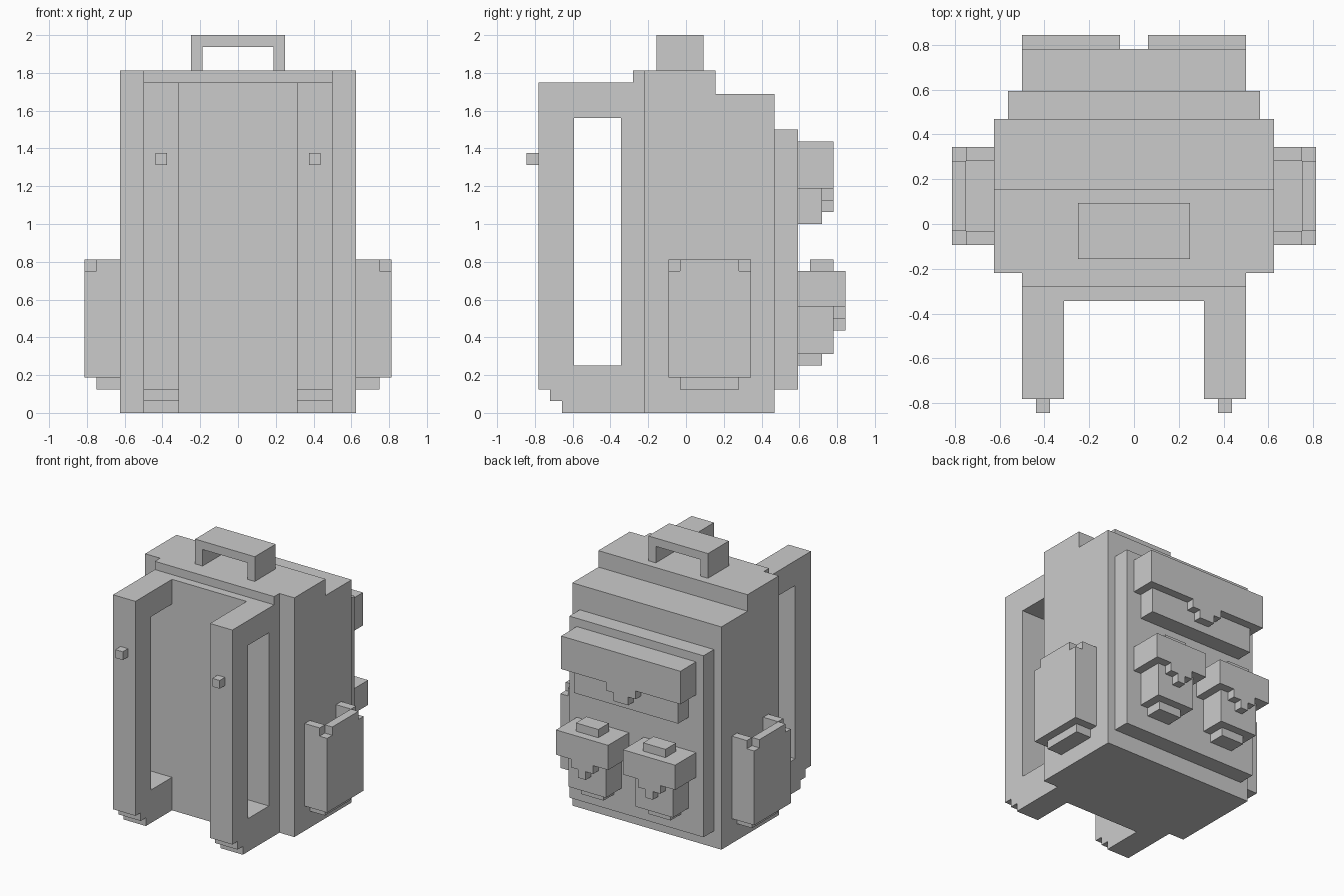
import bpy
import bmesh

U = 1 / 16          # one block of the modelling grid
FRONT = -13.5       # grid row 0 in y, counted from the front

cube = bpy.data.objects.get("Cube")
if cube:
    bpy.data.objects.remove(cube)


def prism(name, outline, start, end, axis):
    """Extrude a (y, z) outline along x, or an (x, z) outline along y."""
    def place(a, z, d):
        x, y = (d, a) if axis == "x" else (a, d)
        return (x * U, (y + FRONT) * U, z * U)

    bm = bmesh.new()
    near = [bm.verts.new(place(a, z, start)) for a, z in outline]
    far = [bm.verts.new(place(a, z, end)) for a, z in outline]
    bm.faces.new(near)
    bm.faces.new(far[::-1])
    n = len(outline)
    for i in range(n):
        j = (i + 1) % n
        bm.faces.new((near[i], far[i], far[j], near[j]))
    bmesh.ops.recalc_face_normals(bm, faces=bm.faces)
    mesh = bpy.data.meshes.new(name)
    bm.to_mesh(mesh)
    bm.free()
    obj = bpy.data.objects.new(name, mesh)
    bpy.context.collection.objects.link(obj)
    return obj


def box(name, x, y, z):
    outline = [(y[0], z[0]), (y[1], z[0]), (y[1], z[1]), (y[0], z[1])]
    return prism(name, outline, x[0], x[1], "x")


def flap_tip(name, centre, wide, narrow, top, y):
    """Stepped point hanging below a flap."""
    half = [(wide, top), (wide, top - 1), (narrow, top - 1), (narrow, top - 2)]
    outline = [(centre + a, z) for a, z in half]
    outline += [(centre - a, z) for a, z in reversed(half)]
    prism(name, outline, y, y + 1, "y")


# Main bag with stepped top
prism("bag_body", [(10, 0), (21, 0), (21, 27), (16, 27), (16, 29), (10, 29)],
      -10, 10, "x")

# Padded panel between the straps
prism("padded_panel", [(10, 0), (8, 0), (8, 28), (9, 28), (9, 29), (10, 29)],
      -8, 8, "x")

# Raised pocket panel
box("pocket_panel", (-9, 9), (21, 23), (2, 24))

# Carry handle
prism("carry_handle", [(-4, 29), (-4, 32), (4, 32), (4, 29),
                       (3, 29), (3, 31), (-3, 31), (-3, 29)], 11, 15, "y")

# Wide upper pocket with its flap
box("upper_pocket", (-7, 7), (23, 25), (16, 19))
box("upper_flap", (-8, 8), (23, 26), (19, 23))
flap_tip("upper_flap_tip", 0, 2, 1, 19, 25)

strap = [(8, 28), (1, 28), (1, 2), (2, 2), (2, 1), (3, 1), (3, 0), (8, 0),
         (8, 4), (4, 4), (4, 25), (8, 25)]
pocket_wall = [(12, 3), (19, 3), (19, 12), (18, 12), (18, 13), (13, 13),
               (13, 12), (12, 12)]

for side, s in (("left", 1), ("right", -1)):
    def span(a, b):
        return tuple(sorted((s * a, s * b)))

    # Shoulder strap and its stud
    prism(side + "_strap", strap, *span(5, 8), "x")
    box(side + "_strap_stud", span(6, 7), (0, 1), (21, 22))

    # Open side pocket
    prism(side + "_side_pocket_wall", pocket_wall, *span(12, 13), "x")
    for end, y in (("front", 12), ("back", 18)):
        box(f"{side}_side_pocket_{end}", span(10, 12), (y, y + 1), (3, 13))
    box(side + "_side_pocket_floor", span(10, 12), (13, 18), (2, 3))

    # Small lower pocket with flap and top tab
    box(side + "_lower_pocket", span(2, 7), (23, 26), (5, 9))
    box(side + "_lower_pocket_base", span(3, 6), (23, 25), (4, 5))
    box(side + "_lower_flap", span(1, 8), (23, 27), (9, 12))
    box(side + "_lower_flap_tab", span(3, 6), (24, 26), (12, 13))
    flap_tip(side + "_lower_flap_tip", s * 4.5, 1.5, 0.5, 9, 26)
